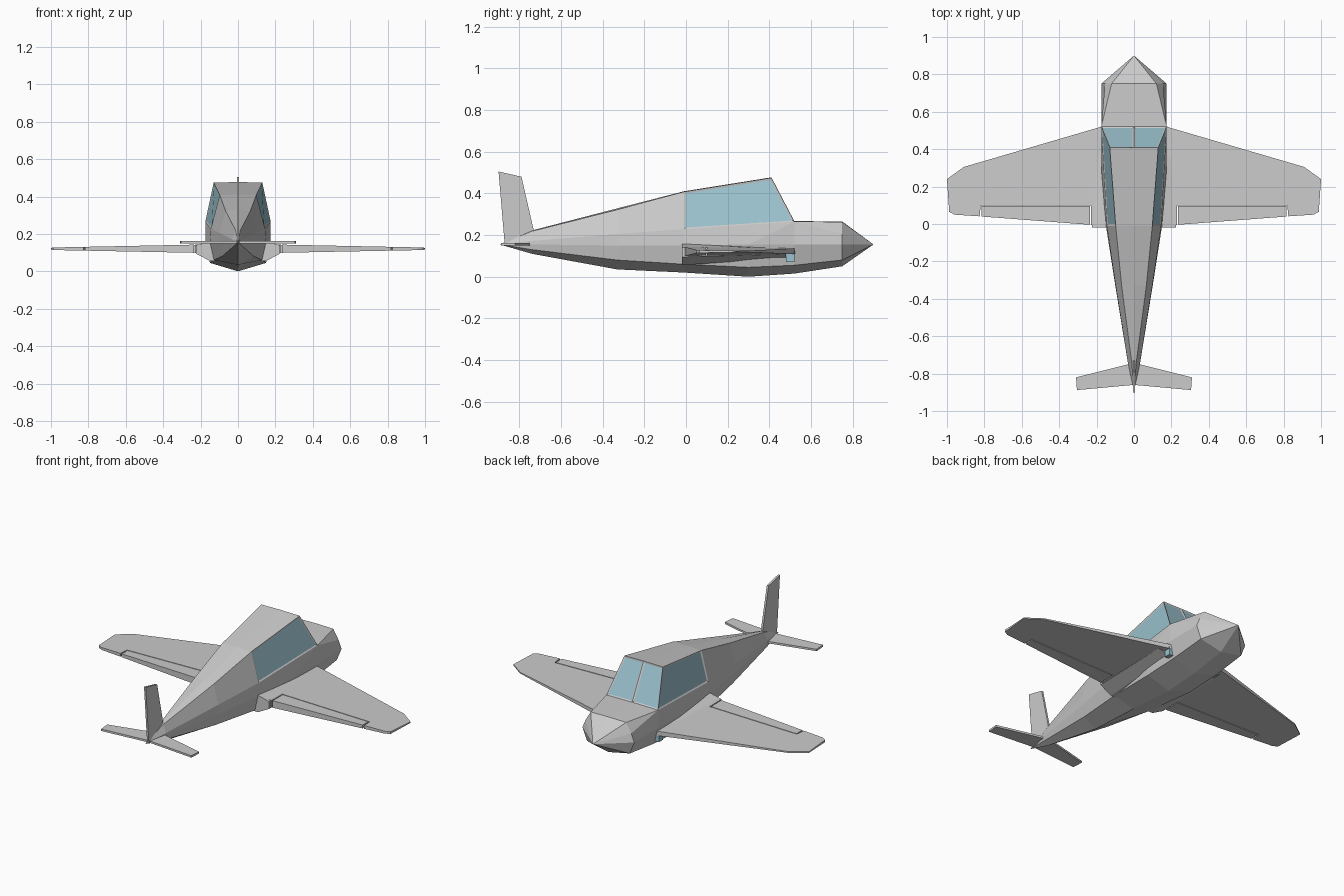
import bpy, bmesh

if "Cube" in bpy.data.objects:
    bpy.data.objects.remove(bpy.data.objects["Cube"])

def add_object(name, bm, mats=()):
    bmesh.ops.recalc_face_normals(bm, faces=bm.faces)
    me = bpy.data.meshes.new(name)
    bm.to_mesh(me)
    bm.free()
    for m in mats:
        me.materials.append(m)
    ob = bpy.data.objects.new(name, me)
    bpy.context.collection.objects.link(ob)
    return ob

def mirror(ob):
    ob.modifiers.new("mirror", 'MIRROR')
    return ob

def prism(name, lower, upper):
    """Solid between two matching outlines."""
    bm = bmesh.new()
    a = [bm.verts.new(p) for p in lower]
    b = [bm.verts.new(p) for p in upper]
    bm.faces.new(a)
    bm.faces.new(b)
    for i in range(len(a)):
        j = (i + 1) % len(a)
        bm.faces.new((a[i], a[j], b[j], b[i]))
    return add_object(name, bm)

body_mat = bpy.data.materials.new("body_grey")
body_mat.diffuse_color = (0.8, 0.8, 0.8, 1)
body_mat.use_nodes = True
body_mat.node_tree.nodes["Principled BSDF"].inputs["Base Color"].default_value = body_mat.diffuse_color
glass = bpy.data.materials.new("glass")
glass.diffuse_color = (0.33, 0.55, 0.63, 1)
glass.use_nodes = True
glass.node_tree.nodes["Principled BSDF"].inputs["Base Color"].default_value = glass.diffuse_color

# Fuselage: half rings (x, y, z) of roof centre, roof corner, belt, side, chine, keel
rings = [
    [(0, .9, .155)] * 6,
    [(0, .75, .265), (.12, .75, .263), (.155, .75, .205), (.175, .75, .155), (.145, .75, .08), (0, .75, .05)],
    [(0, .52, .267), (.175, .52, .265), (.175, .52, .265), (.175, .52, .155), (.15, .52, .055), (0, .52, .015)],
    [(0, .41, .477), (.13, .41, .475), (.175, .52, .265), (.175, .3, .155), (.15, .3, .045), (0, .3, 0)],
    [(0, -.01, .41), (.098, -.01, .408), (.145, -.01, .228), (.15, -.01, .15), (.13, -.01, .06), (0, -.01, .02)],
    [(0, -.33, .328), (.066, -.33, .322), (.098, -.33, .205), (.1, -.33, .15), (.085, -.33, .08), (0, -.33, .035)],
    [(0, -.74, .222), (.012, -.74, .218), (.033, -.74, .172), (.033, -.74, .155), (.028, -.74, .13), (0, -.74, .11)],
    [(0, -.895, .155)] * 6,
]
bm = bmesh.new()
lookup = {}
def vert(p):
    if p not in lookup:
        lookup[p] = bm.verts.new(p)
    return lookup[p]
panes = []
for r in range(len(rings) - 1):
    for k in range(5):
        for s in (1, -1):
            quad = (rings[r][k], rings[r][k + 1], rings[r + 1][k + 1], rings[r + 1][k])
            pts = list(dict.fromkeys((s * x if x else 0, y, z) for x, y, z in quad))
            if len(pts) < 3:
                continue
            f = bm.faces.new([vert(p) for p in pts])
            # Windscreen halves and side windows
            if (r, k) in ((2, 0), (3, 1)):
                panes.append(f)
bmesh.ops.recalc_face_normals(bm, faces=bm.faces)
bmesh.ops.inset_individual(bm, faces=panes, thickness=.012, depth=-.004)
for f in panes:
    f.material_index = 1
add_object("fuselage", bm, (body_mat, glass))

# Wings and flaps share the same tapering top and bottom planes
def wing_panel(name, outline):
    low = [(x, y, .095 + .018 * x + .02 * y) for x, y in outline]
    top = [(x, y, .147 - .019 * x - .015 * y) for x, y in outline]
    mirror(prism(name, low, top))

wing_panel("wing", [(.1, .54), (.175, .52), (.91, .305), (1, .24), (.988, .065), (.96, .05),
                    (.825, .041), (.82, .1), (.23, .1), (.23, -.005), (.1, -.01)])
wing_panel("flap", [(.815, .095), (.815, .04), (.236, -.004), (.236, .095)])

# Fairing between wing root and fuselage
def fairing_section(y, s):
    return [(x, y, .12 + dz * s) for x, dz in ((.1, .045), (.15, .038), (.225, .02), (.225, -.025), (.15, -.065), (.1, -.065))]
mirror(prism("wing_root_fairing", fairing_section(-.02, 1), fairing_section(.48, .45)))

# Small glazed light below each leading edge root
light = prism("wing_root_light",
              [(x, y, .07) for x, y in ((.15, .48), (.18, .48), (.18, .52), (.15, .52))],
              [(x, y, .12) for x, y in ((.15, .48), (.18, .48), (.18, .52), (.15, .52))])
light.data.materials.append(glass)
mirror(light)

# Tail surfaces
fin = [(-.9, .505), (-.79, .48), (-.73, .218), (-.76, .15), (-.87, .15)]
prism("tail_fin", [(-.006, y, z) for y, z in fin], [(.006, y, z) for y, z in fin])
plane = [(0, -.745), (.03, -.75), (.31, -.82), (.305, -.888), (.02, -.862), (0, -.862)]
mirror(prism("tailplane", [(x, y, .15) for x, y in plane], [(x, y, .162) for x, y in plane]))
